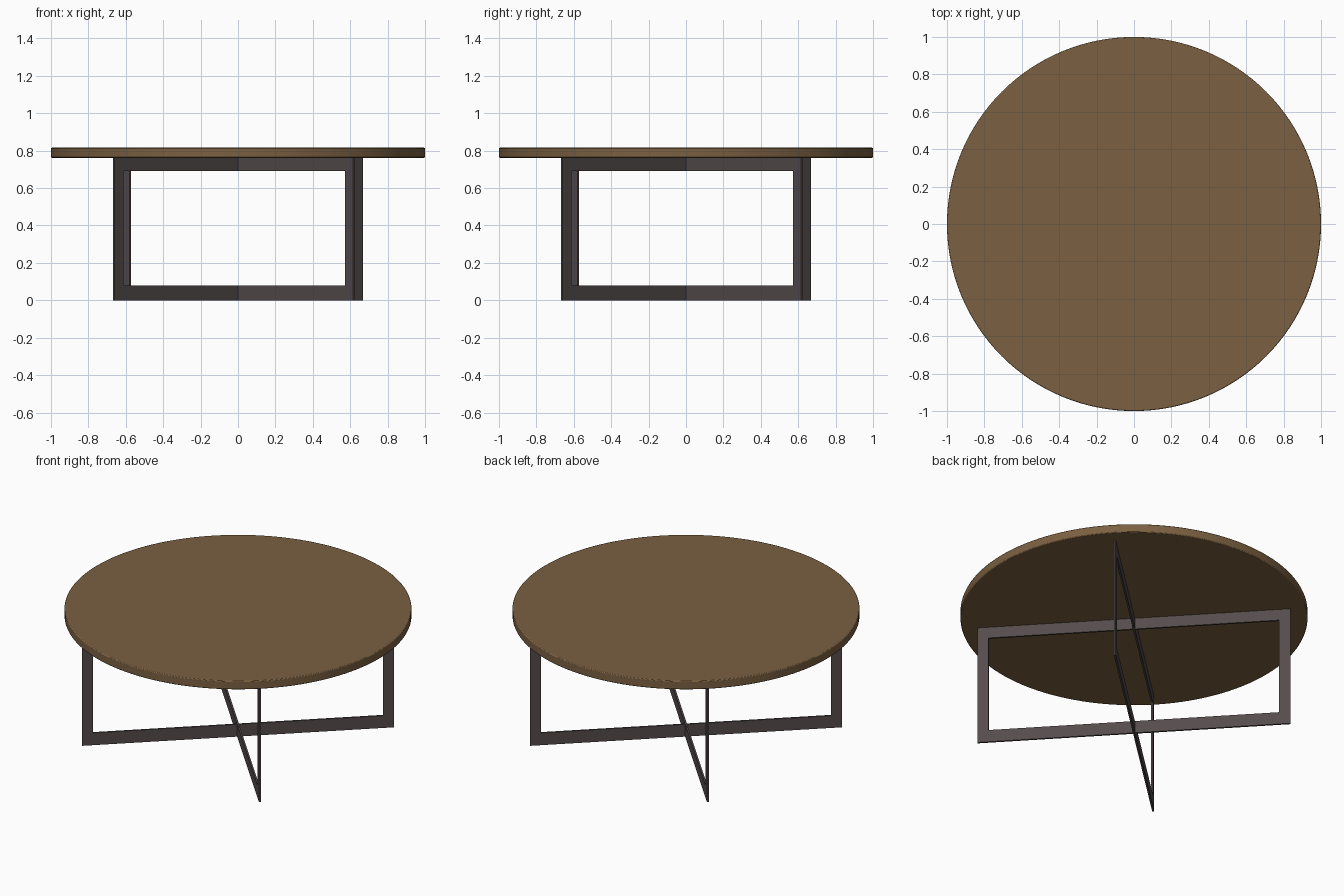
import bpy
import bmesh
import math

cube = bpy.data.objects.get("Cube")
if cube:
    bpy.data.objects.remove(cube)

TOP_Z, TOP_THICK = 0.762, 0.054
HALF, THICK = 0.908, 0.011          # frame half length and plate thickness
POST, LOW_BAR, HIGH_BAR = 0.064, 0.078, 0.071
ANGLE = math.radians(43)


def material(name, colour):
    mat = bpy.data.materials.new(name)
    mat.use_nodes = True
    mat.diffuse_color = colour
    mat.node_tree.nodes["Principled BSDF"].inputs["Base Color"].default_value = colour
    return mat


def add_object(name, bm, mat):
    bmesh.ops.recalc_face_normals(bm, faces=bm.faces)
    mesh = bpy.data.meshes.new(name)
    bm.to_mesh(mesh)
    bm.free()
    mesh.materials.append(mat)
    obj = bpy.data.objects.new(name, mesh)
    bpy.context.collection.objects.link(obj)
    return obj


def rectangle(half, low, high):
    return [(-half, low), (half, low), (half, high), (-half, high)]


def add_frame(name, angle, mat):
    """Upright rectangular ring, extruded to its thickness."""
    bm = bmesh.new()
    loops = [rectangle(HALF, 0, TOP_Z),
             rectangle(HALF - POST, LOW_BAR, TOP_Z - HIGH_BAR)]
    outer, inner = [[bm.verts.new((x, -THICK / 2, z)) for x, z in loop] for loop in loops]
    ring = []
    for i in range(4):
        j = (i + 1) % 4
        ring.append(bm.faces.new((outer[i], outer[j], inner[j], inner[i])))
    result = bmesh.ops.extrude_face_region(bm, geom=ring, use_keep_orig=True)
    moved = [v for v in result["geom"] if isinstance(v, bmesh.types.BMVert)]
    bmesh.ops.translate(bm, verts=moved, vec=(0, THICK, 0))
    obj = add_object(name, bm, mat)
    obj.rotation_euler.z = angle
    return obj


wood = material("brown wood", (0.197, 0.117, 0.053, 1))
metal = material("dark metal", (0.089, 0.070, 0.073, 1))

# Round tabletop with softened rims
bm = bmesh.new()
bmesh.ops.create_cone(bm, cap_ends=True, segments=128, radius1=1, radius2=1, depth=TOP_THICK)
bmesh.ops.translate(bm, verts=bm.verts, vec=(0, 0, TOP_Z + TOP_THICK / 2))
tabletop = add_object("tabletop", bm, wood)
bevel = tabletop.modifiers.new("soft rim", 'BEVEL')
bevel.width = 0.005
bevel.segments = 2
bevel.limit_method = 'ANGLE'
bpy.ops.object.select_all(action='DESELECT')
tabletop.select_set(True)
bpy.context.view_layer.objects.active = tabletop
bpy.ops.object.shade_smooth_by_angle(angle=math.radians(50))

# Two crossing frames form the base
add_frame("base_frame_a", ANGLE, metal)
add_frame("base_frame_b", ANGLE + math.pi / 2, metal)
